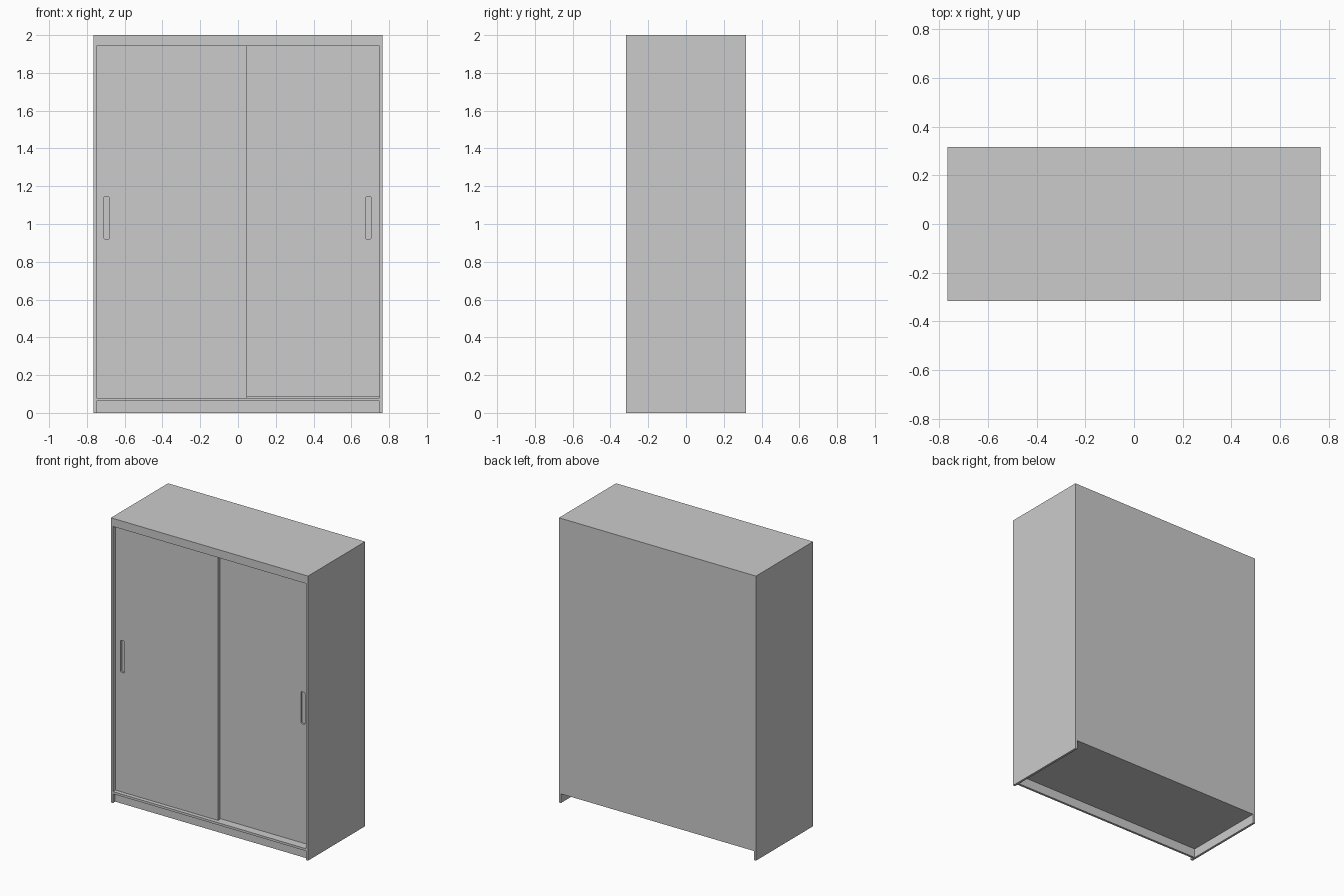
import bpy, bmesh

if "Cube" in bpy.data.objects:
    bpy.data.objects.remove(bpy.data.objects["Cube"])

W, T = 0.766, 0.016          # half width, board thickness
F, B, H = -0.317, 0.317, 2.0  # front, back, height


def box(name, x, y, z):
    """Board spanning the given (min, max) ranges."""
    bm = bmesh.new()
    bmesh.ops.create_cube(bm, size=1)
    for v in bm.verts:
        v.co = [r[0] if c < 0 else r[1] for c, r in zip(v.co, (x, y, z))]
    me = bpy.data.meshes.new(name)
    bm.to_mesh(me)
    bm.free()
    ob = bpy.data.objects.new(name, me)
    bpy.context.collection.objects.link(ob)
    return ob


def door(name, x, y, z, grip_x):
    """Sliding door with a sunken rounded grip."""
    ob = box(name, x, (y, y + 0.02), z)
    cutter = box(name + "_grip_cutter", (grip_x - 0.015, grip_x + 0.015),
                 (y - 0.02, y + 0.013), (0.92, 1.145))
    bm = bmesh.new()
    bm.from_mesh(cutter.data)
    edges = [e for e in bm.edges
             if abs(e.verts[0].co.y - e.verts[1].co.y) > 0.01]
    bmesh.ops.bevel(bm, geom=edges, offset=0.008, segments=4,
                    profile=0.5, affect='EDGES')
    bm.to_mesh(cutter.data)
    bm.free()
    cutter.hide_render = True
    cutter.hide_set(True)
    cutter.display_type = 'WIRE'
    mod = ob.modifiers.new("grip", 'BOOLEAN')
    mod.operation = 'DIFFERENCE'
    mod.solver = 'EXACT'
    mod.object = cutter
    return ob


# Carcass
inner = W - T
box("left_side", (-W, -inner), (F, B), (0, H - T))
box("right_side", (inner, W), (F, B), (0, H - T))
box("top_panel", (-W, W), (F, B), (H - T, H))
box("top_fascia", (-inner, inner), (F, F + T), (1.943, H - T))
box("bottom_panel", (-inner, inner), (F, B), (0.064, 0.08))
box("back_panel", (-inner, inner), (B - 0.006, B), (0.08, H - T))

# Recessed plinth under the bottom panel
box("plinth", (-inner, inner), (F + 0.025, F + 0.025 + T), (0, 0.064))

# Sliding doors, the left one running in front
door("left_door", (-inner, 0.047), F + 0.028, (0.08, 1.96), -0.695)
door("right_door", (-0.047, inner), F + 0.052, (0.084, 1.96), 0.69)
